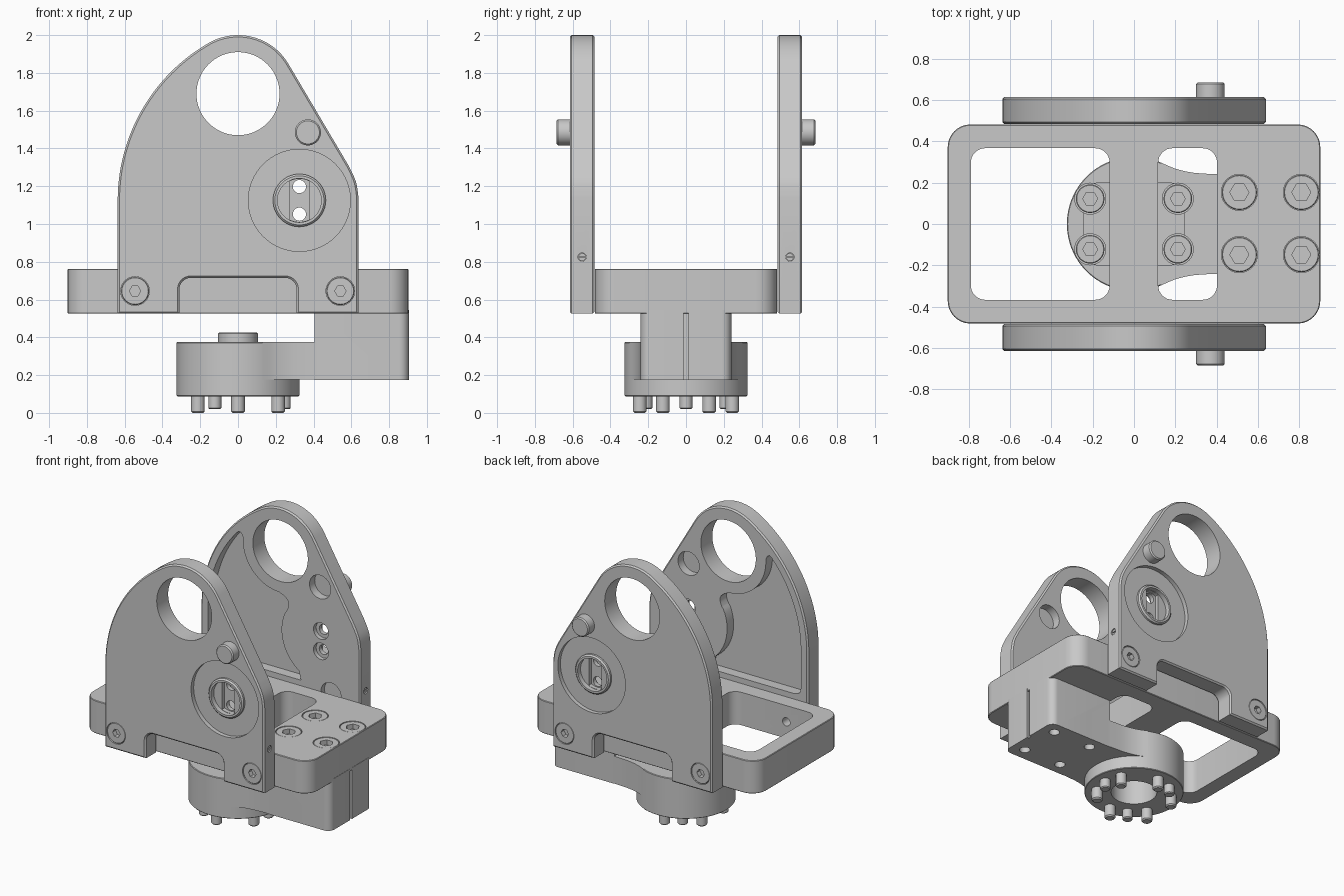
import bpy, bmesh, math
from mathutils import Vector

if "Cube" in bpy.data.objects:
    bpy.data.objects.remove(bpy.data.objects["Cube"])

grey = bpy.data.materials.new("machined_grey")
grey.diffuse_color = (0.58, 0.58, 0.58, 1)
grey.use_nodes = True
grey.node_tree.nodes["Principled BSDF"].inputs["Base Color"].default_value = grey.diffuse_color
AXES = {'x': lambda u, v, w: (w, u, v), 'y': lambda u, v, w: (u, w, v), 'z': lambda u, v, w: (u, v, w)}


def prism(name, pts, axis, lo, hi, chamfer=0.0):
    """Closed 2D outline pushed from lo to hi along an axis."""
    bm = bmesh.new()
    f = AXES[axis]
    a = [bm.verts.new(f(u, v, lo)) for u, v in pts]
    b = [bm.verts.new(f(u, v, hi)) for u, v in pts]
    n = len(pts)
    caps = [bm.faces.new(a), bm.faces.new(b)]
    for i in range(n):
        j = (i + 1) % n
        bm.faces.new((a[i], a[j], b[j], b[i]))
    bmesh.ops.recalc_face_normals(bm, faces=bm.faces)
    if chamfer:
        edges = list({e for c in caps for e in c.edges})
        bmesh.ops.bevel(bm, geom=edges, offset=chamfer, segments=1, affect='EDGES', profile=0.5)
    me = bpy.data.meshes.new(name)
    bm.to_mesh(me)
    bm.free()
    me.materials.append(grey)
    ob = bpy.data.objects.new(name, me)
    bpy.context.collection.objects.link(ob)
    return ob


def arc(cx, cy, r, a0, a1, n):
    return [(cx + r * math.cos(math.radians(a0 + (a1 - a0) * i / n)),
             cy + r * math.sin(math.radians(a0 + (a1 - a0) * i / n))) for i in range(n + 1)]


def circle(cx, cy, r, n=40):
    return arc(cx, cy, r, 0, 360, n)[:-1]


def rounded(x0, x1, y0, y1, r):
    return (arc(x1 - r, y1 - r, r, 0, 90, 8) + arc(x0 + r, y1 - r, r, 90, 180, 8)
            + arc(x0 + r, y0 + r, r, 180, 270, 8) + arc(x1 - r, y0 + r, r, 270, 360, 8))


def spline(pts, n=6):
    """Catmull-Rom curve through the points."""
    out = []
    p = [Vector(q) for q in [pts[0]] + pts + [pts[-1]]]
    for i in range(1, len(p) - 2):
        for k in range(n):
            t = k / n
            q = 0.5 * (2 * p[i] + (p[i + 1] - p[i - 1]) * t
                       + (2 * p[i - 1] - 5 * p[i] + 4 * p[i + 1] - p[i + 2]) * t * t
                       + (3 * p[i] - p[i - 1] - 3 * p[i + 1] + p[i + 2]) * t ** 3)
            out.append((q.x, q.y))
    return out + [tuple(pts[-1])]


def boolean(ob, other, op='DIFFERENCE'):
    m = ob.modifiers.new("b", 'BOOLEAN')
    m.operation, m.solver, m.object = op, 'EXACT', other
    bpy.context.view_layer.objects.active = ob
    bpy.ops.object.modifier_apply(modifier=m.name)
    bpy.data.objects.remove(other)


def cut(ob, pts, axis, lo, hi):
    boolean(ob, prism("cutter", pts, axis, lo, hi))


def screw(name, x, y, axis, face, inward, r, hex_r):
    """Flat screw head with a hex socket, its top at face."""
    lo, hi = sorted((face, face + inward * 0.06))
    s = prism(name, circle(x, y, r, 32), axis, lo, hi, 0.004)
    lo, hi = sorted((face - inward * 0.01, face + inward * 0.035))
    cut(s, circle(x, y, hex_r, 6), axis, lo, hi)
    return s


# ---- side plate (front one, later mirrored to the back)
OUT, INN = -0.615, -0.484
px, pz = 0.325, 1.125          # pivot centre
left = arc(px, pz, 0.962, 180, 120, 28)
crown = arc(0, 1.69, 0.31, 118, 31, 24)
shoulder = spline([(0.585, 1.31), (0.624, 1.225), (0.638, 1.14)], 4)
notch = ([(0.638, 0.525), (0.31, 0.525)] + arc(0.25, 0.655, 0.06, 0, 90, 8)
         + arc(-0.25, 0.655, 0.06, 90, 180, 8) + [(-0.31, 0.525), (-0.637, 0.525)])
plate = prism("side_plate_front", left + crown + shoulder + notch, 'y', OUT, INN, 0.01)
cut(plate, circle(0, 1.69, 0.22, 64), 'y', -0.7, -0.4)
# inner weight-saving pocket
pocket = (arc(px, pz, 0.905, 180, 138, 18) + [(-0.33, 1.745), (-0.312, 1.735)]
          + arc(0, 1.69, 0.30, 176, 268, 18)
          + spline([(0.03, 1.375), (0.062, 1.345), (0.066, 1.31), (0.05, 1.27)], 4)
          + arc(px, pz, 0.315, 155, 236, 16) + [(0.165, 0.80), (-0.53, 0.80), (-0.57, 0.815), (-0.58, 0.85)])
cut(plate, pocket, 'y', INN - 0.075, -0.4)
# upper and lower sockets on the inside
cut(plate, circle(0.318, 1.515, 0.085), 'y', INN - 0.06, -0.4)
cut(plate, circle(0.405, 0.765, 0.08), 'y', INN - 0.04, -0.4)
# round pivot recess with raised collar, slot and two holes
cut(plate, circle(px, pz, 0.27, 64), 'y', -0.7, OUT + 0.03)
collar = prism("collar", circle(px, pz, 0.14, 48), 'y', OUT + 0.006, OUT + 0.06, 0.01)
boolean(plate, collar, 'UNION')
cut(plate, circle(px, pz, 0.116, 48), 'y', -0.7, OUT + 0.04)
cut(plate, arc(px, pz, 0.114, 64, 116, 8) + arc(px, pz, 0.114, 244, 296, 8), 'y', -0.7, OUT + 0.07)
for s in (-1, 1):
    cut(plate, circle(px, pz + s * 0.073, 0.035, 24), 'y', -0.7, -0.4)
    cut(plate, circle(px, pz + s * 0.073, 0.06, 24), 'y', INN - 0.03, -0.4)
for x in (-0.545, 0.542):
    cut(plate, circle(x, 0.645, 0.076, 32), 'y', -0.7, OUT + 0.04)
# set screw hole in the plate edge
cut(plate, circle(-0.55, 0.825, 0.022, 20), 'x', 0.615, 0.7)

front_parts = [plate]
front_parts.append(prism("locating_peg_front", circle(0.37, 1.485, 0.069), 'y', -0.685, -0.57, 0.008))
for i, x in enumerate((-0.545, 0.542)):
    front_parts.append(screw(f"plate_screw_front_{i}", x, 0.645, 'y', OUT + 0.003, 1, 0.074, 0.03))
set_screw = prism("set_screw_front", circle(-0.55, 0.825, 0.02, 20), 'x', 0.60, 0.632)
cut(set_screw, [(-0.58, 0.822), (-0.52, 0.822), (-0.52, 0.828), (-0.58, 0.828)], 'x', 0.624, 0.7)
front_parts.append(set_screw)

for ob in front_parts:
    me = ob.data.copy()
    for v in me.vertices:
        v.co.y = -v.co.y
    me.flip_normals()
    bpy.context.collection.objects.link(bpy.data.objects.new(ob.name.replace("front", "back"), me))

# ---- rectangular frame with two windows
frame = prism("frame", rounded(-0.902, 0.902, -0.482, 0.482, 0.11), 'z', 0.525, 0.763, 0.004)
cut(frame, rounded(-0.79, -0.118, -0.367, 0.367, 0.07), 'z', 0.4, 0.9)
cut(frame, rounded(0.117, 0.402, -0.367, 0.367, 0.07), 'z', 0.4, 0.9)
for s in (-1, 1):
    lo, hi = sorted((s * 0.3, s * 0.45))
    cut(frame, circle(-0.545, 0.645, 0.03, 20), 'y', lo, hi)
BOLTS = [(x, y) for x in (0.51, 0.81) for y in (-0.148, 0.153)]
for i, (x, y) in enumerate(BOLTS):
    cut(frame, circle(x, y, 0.087), 'z', 0.69, 0.9)
    screw(f"frame_screw_{i}", x, y, 'z', 0.761, -1, 0.085, 0.046)

# ---- offset arm: disc, waist and upright block
side = spline([(0.13, 0.298), (0.20, 0.268), (0.29, 0.248), (0.42, 0.24)], 5)
waist = side + [(0.6, 0.24), (0.6, -0.24)] + [(x, -y) for x, y in reversed(side)]
arm = prism("offset_arm", circle(0, 0, 0.325, 72), 'z', 0.088, 0.375, 0.004)
boolean(arm, prism("waist", waist, 'z', 0.177, 0.375), 'UNION')
block = prism("block", [(0.405, 0.24), (0.405, -0.24)] + arc(0.854, -0.19, 0.05, 270, 360, 8)
              + [(0.904, -0.012), (0.889, -0.012), (0.889, 0.012), (0.904, 0.012)]
              + arc(0.854, 0.19, 0.05, 0, 90, 8), 'z', 0.175, 0.545)
boolean(arm, block, 'UNION')
# recess in the top of the disc, centre boss and bore from below
cut(arm, rounded(-0.245, 0.245, -0.2, 0.2, 0.08), 'z', 0.335, 0.5)
boolean(arm, prism("boss", circle(0, 0, 0.105), 'z', 0.3, 0.425, 0.006), 'UNION')
cut(arm, circle(0, 0, 0.15, 48), 'z', 0.0, 0.295)
for x, y in BOLTS:
    cut(arm, circle(x, y, 0.035, 24), 'z', 0.1, 0.24)

# ---- flange bolts and dowel pins under the disc
for i in range(6):
    a = math.radians(30 + 60 * i)
    x, y = 0.245 * math.cos(a), 0.245 * math.sin(a)
    prism(f"flange_bolt_{i}", circle(x, y, 0.036, 24), 'z', 0.0, 0.15, 0.008)
    if abs(x) > 0.1:
        cut(arm, circle(x, y, 0.075, 32), 'z', 0.32, 0.5)
        screw(f"flange_bolt_head_{i}", x, y, 'z', 0.36, -1, 0.069, 0.036)
for i in range(3):
    a = math.radians(120 * i)
    prism(f"dowel_pin_{i}", circle(0.245 * math.cos(a), 0.245 * math.sin(a), 0.034, 24), 'z', 0.02, 0.15, 0.006)

# ---- smooth curved walls
for ob in list(bpy.data.objects):
    bpy.ops.object.select_all(action='DESELECT')
    ob.select_set(True)
    bpy.context.view_layer.objects.active = ob
    bpy.ops.object.shade_smooth_by_angle(angle=math.radians(25))
